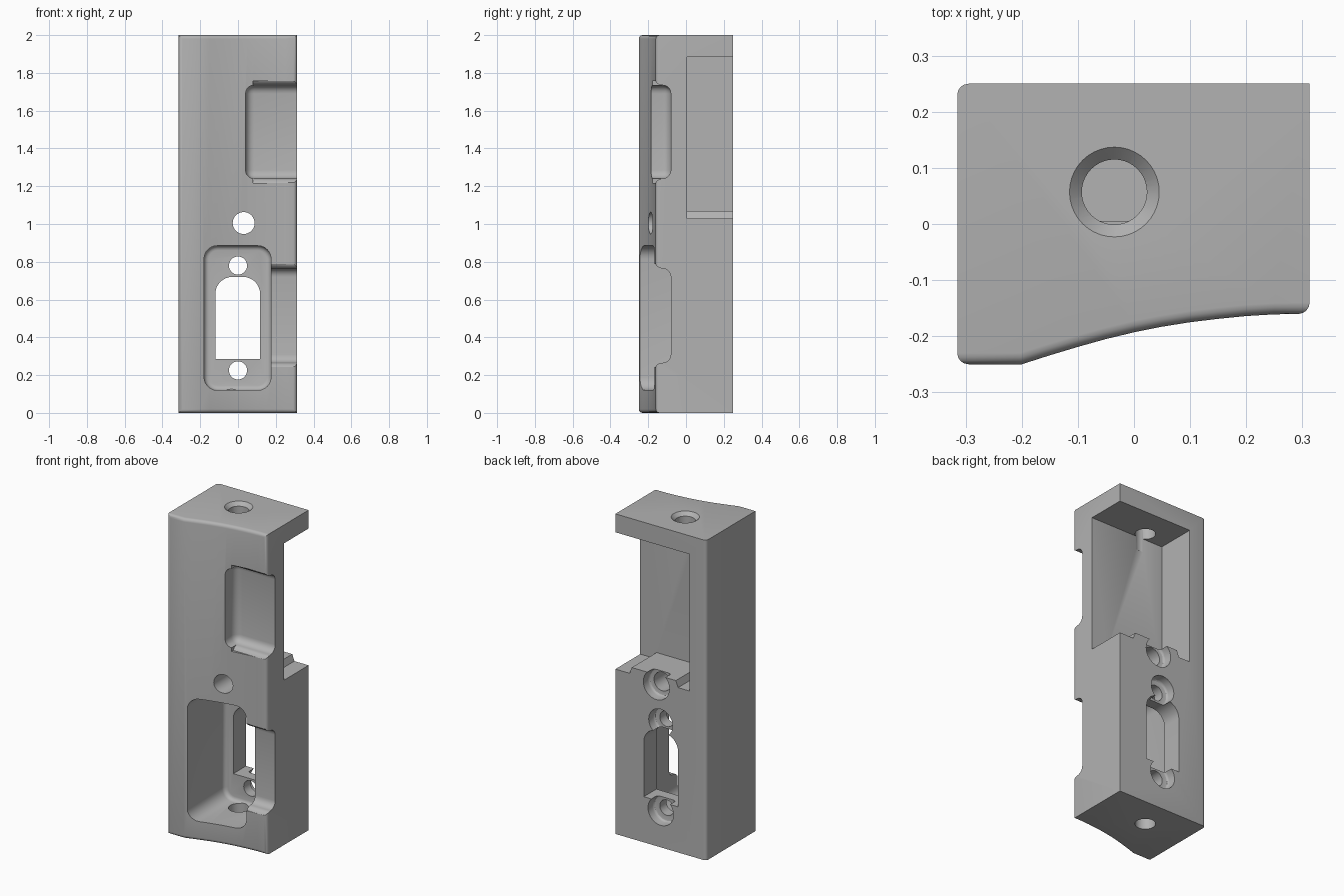
import bpy, bmesh, math
from mathutils import Matrix

if "Cube" in bpy.data.objects:
    bpy.data.objects.remove(bpy.data.objects["Cube"])

grey = bpy.data.materials.new("plain_grey")
grey.use_nodes = True
grey.diffuse_color = (0.45, 0.45, 0.45, 1)
grey.node_tree.nodes["Principled BSDF"].inputs["Base Color"].default_value = (0.45, 0.45, 0.45, 1)

cutters = bpy.data.collections.new("cutters")
bpy.context.scene.collection.children.link(cutters)


def make(name, bm, collection):
    bmesh.ops.remove_doubles(bm, verts=bm.verts, dist=0.00001)
    bmesh.ops.recalc_face_normals(bm, faces=bm.faces)
    mesh = bpy.data.meshes.new(name)
    bm.to_mesh(mesh)
    bm.free()
    mesh.materials.append(grey)
    ob = bpy.data.objects.new(name, mesh)
    collection.objects.link(ob)
    return ob


def cut(bm):
    make("cutter", bm, cutters).hide_render = True


def prism(points, lo, hi, axis):
    """Extrude a 2D outline along x (y,z), y (x,z) or z (x,y)."""
    place = {"x": lambda a, b, d: (d, a, b),
             "y": lambda a, b, d: (a, d, b),
             "z": lambda a, b, d: (a, b, d)}[axis]
    bm = bmesh.new()
    ends = [[bm.verts.new(place(a, b, d)) for a, b in points] for d in (lo, hi)]
    bm.faces.new(ends[0])
    bm.faces.new(ends[1])
    n = len(points)
    for i in range(n):
        j = (i + 1) % n
        bm.faces.new((ends[0][i], ends[0][j], ends[1][j], ends[1][i]))
    bmesh.ops.recalc_face_normals(bm, faces=bm.faces)
    return bm


def round_edges(bm, test, radius, segments=5):
    edges = [e for e in bm.edges if test(e.verts[0].co, e.verts[1].co)]
    bmesh.ops.bevel(bm, geom=edges, offset=radius, segments=segments,
                    profile=0.5, affect="EDGES", clamp_overlap=False)


def box(x0, x1, y0, y1, z0, z1):
    return prism([(x0, z0), (x1, z0), (x1, z1), (x0, z1)], y0, y1, "y")


def cylinder(axis, a, b, lo, hi, r0, r1):
    """Round cutter along y (centre x,z) or z (centre x,y)."""
    mid = (lo + hi) / 2
    if axis == "y":
        m = Matrix.Translation((a, mid, b)) @ Matrix.Rotation(-math.pi / 2, 4, "X")
    else:
        m = Matrix.Translation((a, b, mid))
    bm = bmesh.new()
    bmesh.ops.create_cone(bm, cap_ends=True, segments=40, radius1=r0,
                          radius2=r1, depth=hi - lo, matrix=m)
    return bm


# Body with a concave sweep across the front and softened front edges
outline = [(-0.315, 0.25), (-0.315, -0.25), (-0.2, -0.25), (-0.15, -0.234),
           (-0.1, -0.219), (-0.05, -0.205), (0, -0.193), (0.05, -0.183),
           (0.1, -0.175), (0.15, -0.169), (0.2, -0.164), (0.25, -0.161),
           (0.313, -0.16), (0.313, 0.25)]
block = prism(outline, 0, 2, "z")
round_edges(block, lambda p, q: (abs(p.z - q.z) > 1 and (p.x < -0.3 or (p.x > 0.3 and p.y < 0)))
            or (abs(p.z - q.z) < 0.01 and max(p.y, q.y) < -0.155), 0.02, 4)
body = make("body", block, bpy.context.scene.collection)

# Open bay at the back, with a raised pad left on its floor
bay = [(-0.2, 1.03), (-0.12, 1.03), (-0.105, 1.07), (0.2, 1.07), (0.215, 1.03),
       (0.5, 1.03), (0.5, 1.885), (-0.2, 1.885)]
cut(prism(bay, 0.005, 0.5, "y"))

# Deep front pocket with rounded corners and floor
pocket = box(-0.18, 0.175, -0.5, 0.125, 0.12, 0.885)
round_edges(pocket, lambda p, q: abs(p.y - q.y) > 0.3, 0.07, 6)
round_edges(pocket, lambda p, q: min(p.y, q.y) > 0.12, 0.025, 4)
cut(pocket)

# Two side scoops, each with softened outer lips
lip = [(-0.13, 0), (-0.142, 0.003), (-0.154, 0.011), (-0.161, 0.022), (-0.4, 0.022)]
for x0, z0, z1 in ((0.04, 1.24, 1.735), (0.1, 0.265, 0.765)):
    scoop = box(x0, 0.6, -0.5, -0.08, z0, z1)
    round_edges(scoop, lambda p, q: min(p.y, q.y) > -0.09 or max(p.x, q.x) < 0.2, 0.045)
    cut(scoop)
    flare = [(y, z0 - d) for y, d in lip] + [(y, z1 + d) for y, d in reversed(lip)]
    cut(prism(flare, x0 + 0.04, 0.5, "x"))

# Window through the pocket floor, arched at the top
window = box(-0.12, 0.117, 0.0, 0.5, 0.285, 0.72)
round_edges(window, lambda p, q: abs(p.y - q.y) > 0.3 and p.z > 0.5, 0.09, 8)
cut(window)

# Cross holes with recesses on the back
for x, z, start, r, big in ((0, 0.78, 0, 0.048, 0.083), (0, 0.225, 0, 0.048, 0.088),
                            (0.03, 1.005, -0.5, 0.058, 0.09)):
    cut(cylinder("y", x, z, start, 0.55, r, r))
    recess = cylinder("y", x, z, 0.19, 0.5, big, big)
    round_edges(recess, lambda p, q: max(p.y, q.y) < 0.2, 0.015, 3)
    cut(recess)

# Vertical holes through the top slab and the base, eased at the top rim
for lo, hi, r0, r1 in ((1.8, 2.1, 0.058, 0.058), (1.975, 2.005, 0.055, 0.085),
                       (-0.1, 0.2, 0.058, 0.058)):
    cut(cylinder("z", -0.035, 0.057, lo, hi, r0, r1))

# Carve everything out in one pass
carve = body.modifiers.new("carve", "BOOLEAN")
carve.operation = "DIFFERENCE"
carve.solver = "EXACT"
carve.operand_type = "COLLECTION"
carve.collection = cutters
carve.use_hole_tolerant = True
bpy.context.view_layer.update()
bpy.context.view_layer.objects.active = body
body.select_set(True)
bpy.ops.object.modifier_apply(modifier=carve.name)
for tool in list(cutters.objects):
    bpy.data.objects.remove(tool)
bpy.data.collections.remove(cutters)
bpy.ops.object.shade_smooth_by_angle(angle=math.radians(30))
